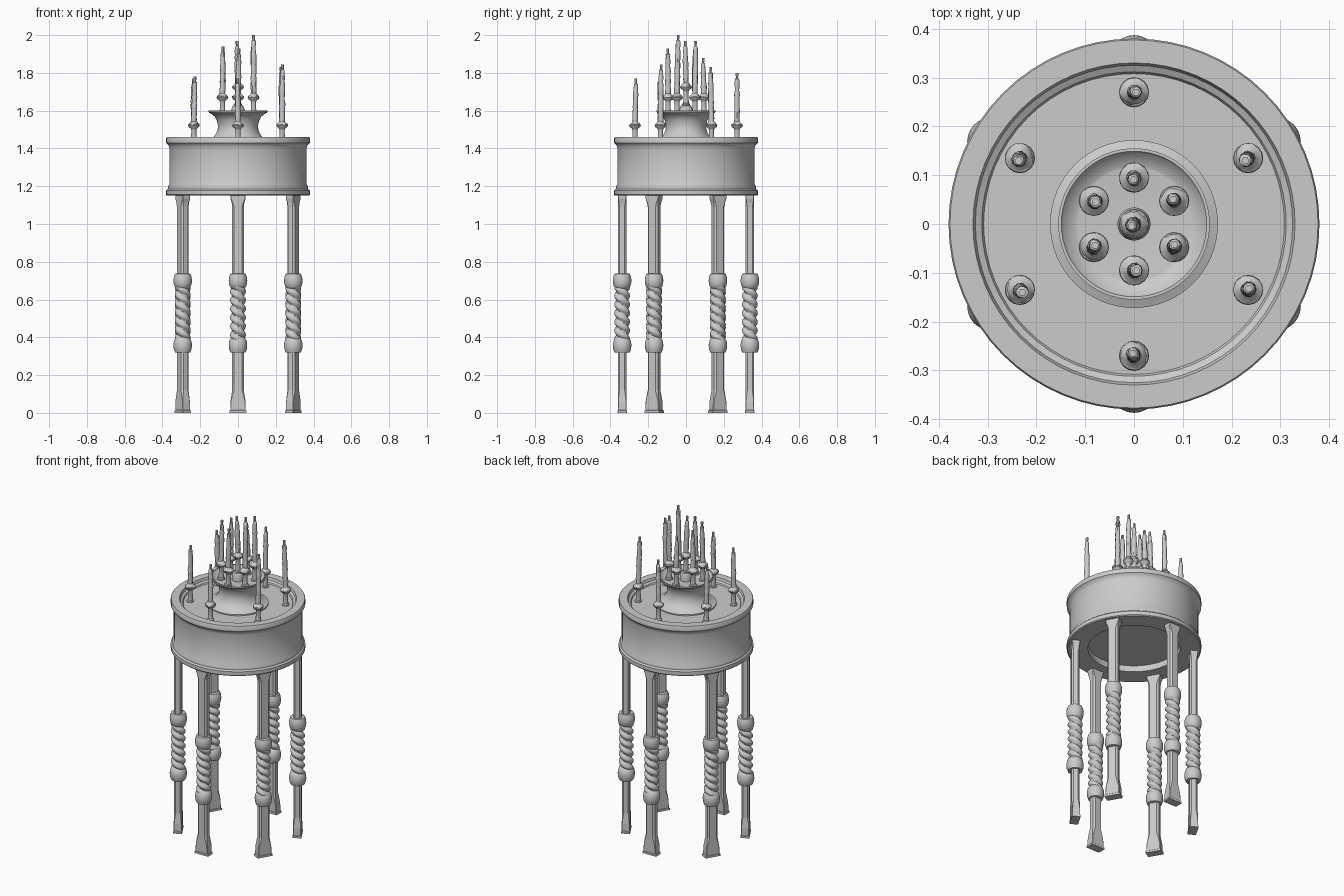
import bpy, bmesh, math, random
from math import sin, cos, pi, radians

if "Cube" in bpy.data.objects:
    bpy.data.objects.remove(bpy.data.objects["Cube"])

random.seed(4)


def skin(name, rings, smooth=35, caps=True):
    """Bridge equal-length rings of points into one closed surface."""
    bm = bmesh.new()
    vs = [[bm.verts.new(p) for p in ring] for ring in rings]
    n = len(vs[0])
    for a, b in zip(vs, vs[1:]):
        for i in range(n):
            j = (i + 1) % n
            bm.faces.new((a[i], a[j], b[j], b[i]))
    if caps:
        bm.faces.new(vs[0][::-1])
        bm.faces.new(vs[-1])
    bmesh.ops.recalc_face_normals(bm, faces=bm.faces)
    me = bpy.data.meshes.new(name)
    bm.to_mesh(me)
    bm.free()
    ob = bpy.data.objects.new(name, me)
    bpy.context.collection.objects.link(ob)
    if smooth:
        bpy.ops.object.select_all(action='DESELECT')
        ob.select_set(True)
        bpy.context.view_layer.objects.active = ob
        bpy.ops.object.shade_smooth_by_angle(angle=radians(smooth))
    return ob


def circle(r, z, n, x=0, y=0, wobble=0):
    return [((r * (1 + random.uniform(-wobble, wobble))) * cos(2 * pi * i / n) + x,
             (r * (1 + random.uniform(-wobble, wobble))) * sin(2 * pi * i / n) + y, z)
            for i in range(n)]


def lathe(name, profile, n=64, smooth=35):
    return skin(name, [circle(r, z, n) for r, z in profile], smooth)


def chamfered(z, w, d, c):
    """Rectangle with cut corners: w across (y), d deep (x)."""
    q = [(d, w - c), (d - c, w), (c - d, w), (-d, w - c),
         (-d, c - w), (c - d, -w), (d - c, -w), (d, c - w)]
    return [(x, y, z) for x, y in q]


# Drum with moulded rims, recessed tray and recessed underside
lathe("drum", [
    (0.255, 1.19), (0.26, 1.19), (0.26, 1.152), (0.375, 1.15), (0.38, 1.155), (0.38, 1.178),
    (0.371, 1.186), (0.371, 1.198), (0.363, 1.21), (0.363, 1.40), (0.366, 1.412),
    (0.372, 1.422), (0.38, 1.43), (0.38, 1.455), (0.377, 1.46), (0.33, 1.46),
    (0.325, 1.445), (0.312, 1.438), (0.308, 1.43), (0.30, 1.43)])

# Flared pedestal with shallow dish on top
lathe("pedestal", [
    (0.172, 1.428), (0.172, 1.437), (0.16, 1.442), (0.143, 1.45), (0.127, 1.463),
    (0.115, 1.48), (0.107, 1.505), (0.107, 1.525), (0.112, 1.548), (0.122, 1.567),
    (0.136, 1.58), (0.152, 1.588), (0.155, 1.592), (0.155, 1.60), (0.149, 1.60),
    (0.145, 1.593), (0.12, 1.577), (0.115, 1.576)])

# Leg parts, modelled once: x is radial, y is tangential
foot = skin("leg_lower_shaft", [
    chamfered(0, 0.046, 0.025, 0.002), chamfered(0.012, 0.046, 0.025, 0.002),
    chamfered(0.014, 0.041, 0.023, 0.002), chamfered(0.06, 0.040, 0.023, 0.003),
    chamfered(0.085, 0.036, 0.023, 0.005), chamfered(0.12, 0.031, 0.023, 0.010),
    chamfered(0.34, 0.031, 0.023, 0.010)], 0)
shaft = skin("leg_upper_shaft", [
    chamfered(0.72, 0.031, 0.023, 0.010), chamfered(1.09, 0.031, 0.023, 0.010),
    chamfered(1.115, 0.034, 0.023, 0.006), chamfered(1.135, 0.040, 0.023, 0.003),
    chamfered(1.156, 0.041, 0.023, 0.002)], 0)
knob_profile = [(0.036, 0.319), (0.041, 0.321), (0.047, 0.338), (0.049, 0.355),
                (0.048, 0.37), (0.044, 0.386), (0.037, 0.396), (0.030, 0.402)]
lower_knob = lathe("leg_lower_knob", knob_profile, 24)
upper_knob = lathe("leg_upper_knob", [(r, 1.057 - z) for r, z in knob_profile], 24)


# Two-strand rope twist
def rope_ring(z, n=24):
    turn = -2 * pi * (z - 0.39) / 0.092
    pts = []
    for i in range(n):
        a = 2 * pi * i / n
        r = 0.025 + 0.017 * abs(cos(a - turn)) ** 0.7
        pts.append((r * cos(a), r * sin(a), z))
    return pts


twist = skin("leg_twist", [rope_ring(0.385 + 0.287 * k / 60) for k in range(61)], 60)

# Six legs around the drum
for part in (foot, shaft, lower_knob, upper_knob, twist):
    base = part.name
    for k in range(6):
        ob = part if k == 0 else part.copy()
        if k:
            bpy.context.collection.objects.link(ob)
        a = radians(30 + 60 * k)
        ob.name = f"{base}_{k + 1}"
        ob.location = (0.338 * cos(a), 0.338 * sin(a), 0)
        ob.rotation_euler.z = a


# Candlestick, wax cup, dripping candle and wick
def candle(tag, x, y, floor, cup, top):
    stick = lathe("candlestick_" + tag, [
        (0.021, floor - 0.003), (0.021, floor + 0.006), (0.015, floor + 0.01),
        (0.013, cup - 0.025), (0.016, cup - 0.017), (0.027, cup - 0.009),
        (0.031, cup), (0.029, cup + 0.006), (0.016, cup + 0.010)], 16)
    stick.location = (x, y, 0)
    wax = skin("wax_pool_" + tag, [
        circle(0.027, cup - 0.002, 10, wobble=0.1), circle(0.029, cup + 0.006, 10, wobble=0.1),
        circle(0.020, cup + 0.014, 10, wobble=0.12), circle(0.013, cup + 0.024, 10)], 50)
    wax.location = (x, y, 0)
    lean_x, lean_y = random.uniform(-0.006, 0.006), random.uniform(-0.006, 0.006)
    body_top, start, rings = top - 0.03, cup + 0.012, []
    for k in range(15):
        t = k / 14
        r = 0.0145 - 0.0035 * t ** 3 + random.uniform(-0.0012, 0.0012)
        rings.append(circle(r, start + (body_top - start) * t, 10, lean_x * t, lean_y * t, 0.12))
    rings.append(circle(0.007, body_top + 0.003, 10, lean_x, lean_y))
    skin("candle_" + tag, rings, 50).location = (x, y, 0)
    skin("wick_" + tag, [circle(0.006, body_top, 6, lean_x, lean_y),
                         circle(0.008, top - 0.015, 6, lean_x, lean_y),
                         circle(0.008, top, 6, lean_x, lean_y)], 0).location = (x, y, 0)


# Outer and inner candle rings, counter-clockwise from front right
outer_tops = [1.845, 1.83, 1.80, 1.77, 1.78, 1.77]
inner_tops = [2.0, 1.97, 1.88, 1.92, 1.94, 1.93]
for k in range(6):
    a = radians(-30 + 60 * k)
    candle(f"outer_{k + 1}", 0.27 * cos(a), 0.27 * sin(a), 1.43, 1.522, outer_tops[k])
    candle(f"inner_{k + 1}", 0.095 * cos(a), 0.095 * sin(a), 1.578, 1.67, inner_tops[k])

# Raised centre candle on a small boss
lathe("centre_boss", [(0.034, 1.574), (0.034, 1.61), (0.028, 1.625), (0.02, 1.63)], 24)
candle("centre", 0, 0, 1.63, 1.725, 1.97)
